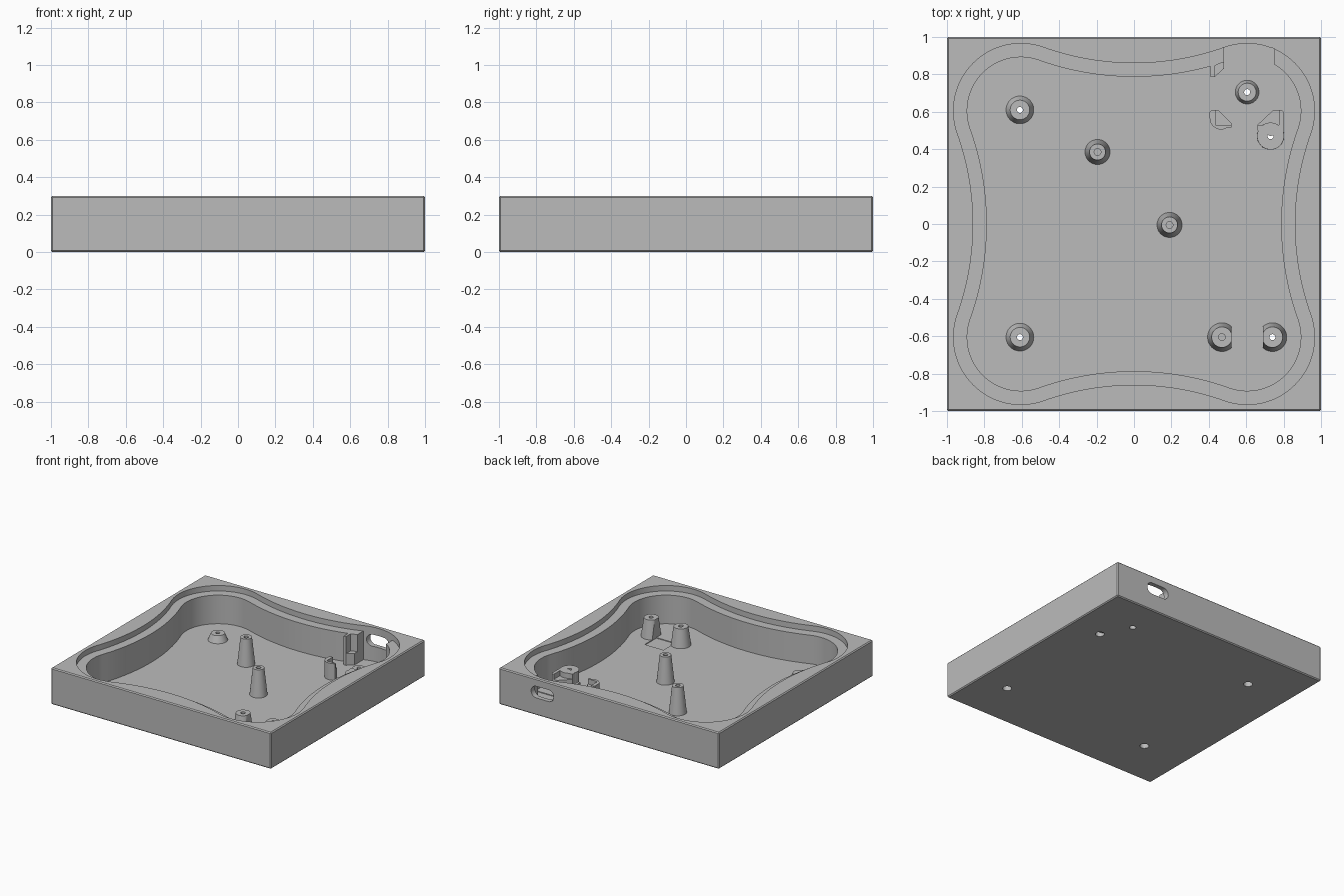
import bpy, bmesh, math
from mathutils import Vector

cube = bpy.data.objects.get("Cube")
if cube:
    bpy.data.objects.remove(cube, do_unlink=True)

grey = bpy.data.materials.new("plain grey")
grey.use_nodes = True
grey.diffuse_color = (0.5, 0.5, 0.5, 1)
grey.node_tree.nodes["Principled BSDF"].inputs["Base Color"].default_value = (0.5, 0.5, 0.5, 1)

FLOOR, LEDGE, TOP = 0.02, 0.255, 0.3
CORNER = 0.605


def finish(name, bm):
    bmesh.ops.recalc_face_normals(bm, faces=bm.faces)
    mesh = bpy.data.meshes.new(name)
    bm.to_mesh(mesh)
    bm.free()
    mesh.materials.append(grey)
    ob = bpy.data.objects.new(name, mesh)
    bpy.context.collection.objects.link(ob)
    return ob


def prism(name, outline, z0, z1):
    """Upright solid with the given outline."""
    bm = bmesh.new()
    face = bm.faces.new([bm.verts.new((x, y, z0)) for x, y in outline])
    out = bmesh.ops.extrude_face_region(bm, geom=[face])
    verts = [v for v in out["geom"] if isinstance(v, bmesh.types.BMVert)]
    bmesh.ops.translate(bm, verts=verts, vec=(0, 0, z1 - z0))
    return finish(name, bm)


def box(name, x0, x1, y0, y1, z0, z1):
    return prism(name, [(x0, y0), (x1, y0), (x1, y1), (x0, y1)], z0, z1)


def cone(name, x, y, r0, r1, z0, z1, sides=48):
    bm = bmesh.new()
    bmesh.ops.create_cone(bm, cap_ends=True, segments=sides, radius1=r0, radius2=r1, depth=z1 - z0)
    bmesh.ops.translate(bm, verts=bm.verts, vec=(x, y, (z0 + z1) / 2))
    return finish(name, bm)


def cut(target, cutter):
    mod = target.modifiers.new("cut", "BOOLEAN")
    mod.operation, mod.solver, mod.object = "DIFFERENCE", "EXACT", cutter
    bpy.context.view_layer.objects.active = target
    bpy.ops.object.modifier_apply(modifier=mod.name)
    bpy.data.objects.remove(cutter, do_unlink=True)


def arc(cx, cy, r, a0, a1, n):
    return [(cx + r * math.cos(a0 + (a1 - a0) * i / n), cy + r * math.sin(a0 + (a1 - a0) * i / n))
            for i in range(n + 1)]


def wavy_outline(r, mid):
    """Round corners joined by tangent arcs that bow inward on every side."""
    d = mid - CORNER
    big = (CORNER ** 2 + d * d - r * r) / (2 * (r - d))
    lean = math.atan2(CORNER, d + big)
    pts = []
    for k in range(4):
        turn = k * math.pi / 2
        quarter = arc(CORNER, CORNER, r, -lean, math.pi / 2 + lean, 32)
        side = arc(0, mid + big, big, -math.pi / 2 + lean, -math.pi / 2 - lean, 32)[1:-1]
        for x, y in quarter + side:
            c, s = math.cos(turn), math.sin(turn)
            pts.append((x * c - y * s, x * s + y * c))
    return pts


# Case block with a slight edge break
case = box("case", -1, 1, -1, 1, 0, TOP)
bev = case.modifiers.new("edge", "BEVEL")
bev.width, bev.segments = 0.008, 1
bpy.context.view_layer.objects.active = case
bpy.ops.object.modifier_apply(modifier=bev.name)

# Lid seat and main cavity
seat = wavy_outline(0.36, 0.86)
cut(case, prism("seat_cutter", seat, LEDGE, TOP + 0.1))
cut(case, prism("cavity_cutter", wavy_outline(0.287, 0.787), FLOOR, TOP + 0.1))

# Pocket behind the socket opening
SX0, SX1 = 0.48, 0.75
rim = [p for p in seat if SX0 < p[0] < SX1 and p[1] > 0.8]
rim.sort()
pocket = [(SX0, 0.7), (SX0, rim[0][1] - 0.003)] + rim + [(SX1, rim[-1][1] - 0.003), (SX1, 0.7)]
cut(case, prism("pocket_cutter", pocket, FLOOR, TOP + 0.1))

# Socket opening: a lying stadium through the back wall
w, h = 0.055, 0.048
slot = prism("slot_cutter", arc(w, 0, h, -math.pi / 2, math.pi / 2, 12)
             + arc(-w, 0, h, math.pi / 2, math.pi * 1.5, 12), 0, 0.3)
for v in slot.data.vertices:
    x, y, z = v.co
    v.co = (0.605 + x, 0.9 + z, 0.19 + y)
slot.data.flip_normals()
cut(case, slot)

# Shallow rectangular recesses in the floor
cut(case, box("recess_cutter", 0.70, 0.88, 0.68, 0.84, FLOOR - 0.006, 0.06))
cut(case, box("recess_cutter", 0.52, 0.69, -0.60, -0.45, FLOOR - 0.006, 0.06))

# Posts: name, x, y, base radius, top radius, top height, screw-head radius (0 = blind)
posts = [
    ("back_right_foot", -0.61, 0.61, 0.078, 0.052, 0.076, 0.034),
    ("front_right_foot", -0.61, -0.605, 0.078, 0.052, 0.076, 0.034),
    ("front_left_post", 0.74, -0.605, 0.078, 0.055, 0.172, 0.034),
    ("button_post", 0.47, -0.605, 0.078, 0.055, 0.172, 0),
    ("inner_post", -0.195, 0.385, 0.068, 0.043, 0.24, 0),
    ("centre_post", 0.19, -0.005, 0.068, 0.043, 0.24, 0),
    ("socket_post", 0.605, 0.705, 0.066, 0.048, 0.076, 0.025),
    ("bracket_post", 0.73, 0.47, 0.073, 0.072, 0.157, 0.034),
]
made = {}
for name, x, y, r0, r1, top, head in posts:
    post = made[name] = cone(name, x, y, r0, r1, FLOOR - 0.01, top)
    if head:
        cut(case, cone("head_cutter", x, y, head, head, -0.1, 0.1, 32))
        cut(post, cone("head_cutter", x, y, head, head, -0.1, 0.045, 32))
        cut(post, cone("hole_cutter", x, y, 0.016, 0.016, -0.1, 0.4, 24))
    else:
        cut(post, cone("hole_cutter", x, y, 0.018, 0.018, top - 0.08, 0.4, 24))

# Flat button gap between the two front posts
for name in ("front_left_post", "button_post"):
    cut(made[name], box("gap_cutter", 0.52, 0.69, -0.75, -0.45, -0.1, 0.4))

# Brackets around the socket board: an L-shaped wall and a lower corner rest
walls = {
    "left_front_bracket": [(0.66, 0.53), (0.66, 0.50), (0.73, 0.47), (0.80, 0.49), (0.80, 0.60),
                           (0.79, 0.61), (0.775, 0.61), (0.775, 0.53)],
    "right_front_bracket": [(0.52, 0.53), (0.52, 0.515)] + arc(0.465, 0.565, 0.06, -1.0, -math.pi, 10)
                           + [(0.405, 0.60), (0.415, 0.61), (0.435, 0.61), (0.435, 0.53)],
}
rests = {
    "left_front_rest": [(0.66, 0.53), (0.775, 0.53), (0.775, 0.61), (0.745, 0.61)],
    "right_front_rest": [(0.435, 0.53), (0.52, 0.53), (0.52, 0.54), (0.45, 0.61), (0.435, 0.61)],
    "right_back_rest": [(0.43, 0.785), (0.48, 0.83), (0.48, 0.88), (0.43, 0.88)],
}
for name, outline in walls.items():
    prism(name, outline, FLOOR - 0.005, 0.157)
for name, outline in rests.items():
    prism(name, outline, FLOOR - 0.005, 0.115)
prism("right_back_bracket", [(0.41, 0.785), (0.43, 0.785), (0.43, 0.845), (0.48, 0.87),
                             (0.48, 0.9), (0.41, 0.9)], FLOOR - 0.005, LEDGE)

# Smooth the curved walls, keep the edges crisp
bpy.ops.object.select_all(action="DESELECT")
for ob in bpy.context.collection.objects:
    if ob.type == "MESH":
        ob.select_set(True)
        bpy.context.view_layer.objects.active = ob
bpy.ops.object.shade_smooth_by_angle(angle=math.radians(30))
